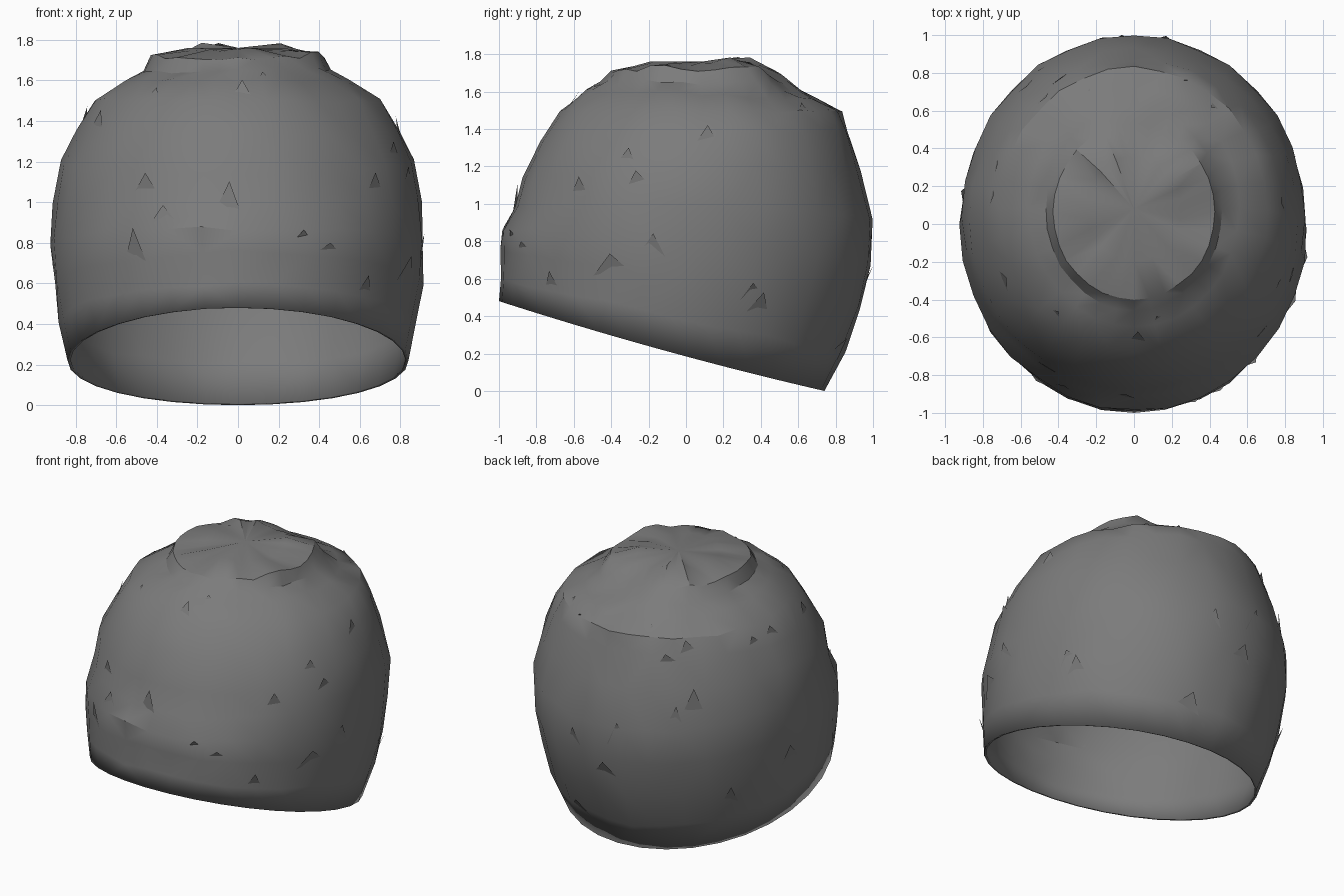
import bpy, bmesh, math, random
from mathutils import Vector

random.seed(4)
if "Cube" in bpy.data.objects:
    bpy.data.objects.remove(bpy.data.objects["Cube"], do_unlink=True)

SEGMENTS = 32

# Rings from rim to crown: front y, front z, back y, back z, half width, side z
RINGS = [
    (-1.0, .48, .74, 0, .84, .22),
    (-1.0, .6, .85, .2, .88, .4),
    (-1.0, .75, .94, .44, .91, .6),
    (-.99, .87, .99, .68, .92, .8),
    (-.92, .98, 1.0, .92, .91, 1.0),
    (-.88, 1.13, .93, 1.18, .87, 1.2),
    (-.78, 1.33, .87, 1.4, .8, 1.36),
    (-.67, 1.5, .83, 1.49, .71, 1.5),
    (-.55, 1.6, .72, 1.55, .56, 1.59),
    (-.46, 1.65, .62, 1.62, .47, 1.63),
    (-.4, 1.71, .53, 1.69, .43, 1.71),
    (-.2, 1.75, .36, 1.76, .25, 1.74),
]
# Lumps on the crown: x, y, height
LUMPS = [(-.2, .35, .03), (.3, .3, .05), (.1, .5, -.05), (-.36, .1, .03), (.36, -.1, .03)]


def ring_point(level, angle):
    """Point of the cap surface on a (fractional) ring at an angle."""
    i = min(int(level), len(RINGS) - 2)
    f = level - i
    yf, zf, yb, zb, half, zs = [a + (b - a) * f for a, b in zip(RINGS[i], RINGS[i + 1])]
    c, s = math.cos(angle), math.sin(angle)
    z = zs + (zb - zf) / 2 * s + ((zf + zb) / 2 - zs) * s * s
    return Vector((half * c, (yf + yb) / 2 + (yb - yf) / 2 * s, z))


def add_object(name, bm, material):
    mesh = bpy.data.meshes.new(name)
    bm.to_mesh(mesh)
    bm.free()
    obj = bpy.data.objects.new(name, mesh)
    bpy.context.collection.objects.link(obj)
    mesh.materials.append(material)
    bpy.ops.object.select_all(action="DESELECT")
    obj.select_set(True)
    bpy.context.view_layer.objects.active = obj
    bpy.ops.object.shade_smooth_by_angle(angle=math.radians(30))
    return obj


grey = bpy.data.materials.new("wool grey")
grey.use_nodes = True
colour = (.2, .2, .2, 1)
grey.diffuse_color = colour
grey.node_tree.nodes["Principled BSDF"].inputs["Base Color"].default_value = colour

# Cap shell: stacked slanted rings, closed at the crown, open at the rim
bm = bmesh.new()
rows = []
for level in range(len(RINGS)):
    row = []
    for k in range(SEGMENTS):
        p = ring_point(level, math.tau * k / SEGMENTS)
        if 0 < level:
            p.xy *= 1 + random.uniform(-.012, .006)
            p.z += random.uniform(-.012, .012)
        if level > 8:
            p.z += sum(h * math.exp(-((p.x - x) ** 2 + (p.y - y) ** 2) / .02) for x, y, h in LUMPS)
        row.append(bm.verts.new(p))
    rows.append(row)
for low, high in zip(rows, rows[1:]):
    for k in range(SEGMENTS):
        n = (k + 1) % SEGMENTS
        bm.faces.new((low[k], low[n], high[n], high[k]))
top = bm.verts.new((0, .08, 1.76))
for k in range(SEGMENTS):
    bm.faces.new((rows[-1][k], rows[-1][(k + 1) % SEGMENTS], top))
bmesh.ops.triangulate(bm, faces=bm.faces[:])
cap = add_object("cap_shell", bm, grey)
cloth = cap.modifiers.new("cloth thickness", "SOLIDIFY")
cloth.thickness = .015
cloth.offset = -1

# Small loose folds: triangles rooted in the cloth with one lifted corner
bm = bmesh.new()
for _ in range(34):
    level = random.uniform(1, 8)
    angle = random.uniform(0, math.tau)
    spread = random.uniform(.1, .2)
    root = ring_point(level, angle) * .99
    side = ring_point(level + random.uniform(-.4, .4), angle + spread) * .99
    tip = ring_point(level + random.uniform(.3, .8), angle + spread / 2)
    outward = Vector((tip.x, tip.y, tip.z - .8)).normalized()
    bm.faces.new([bm.verts.new(p) for p in (root, side, tip + outward * .015)])
add_object("cloth_folds", bm, grey)
